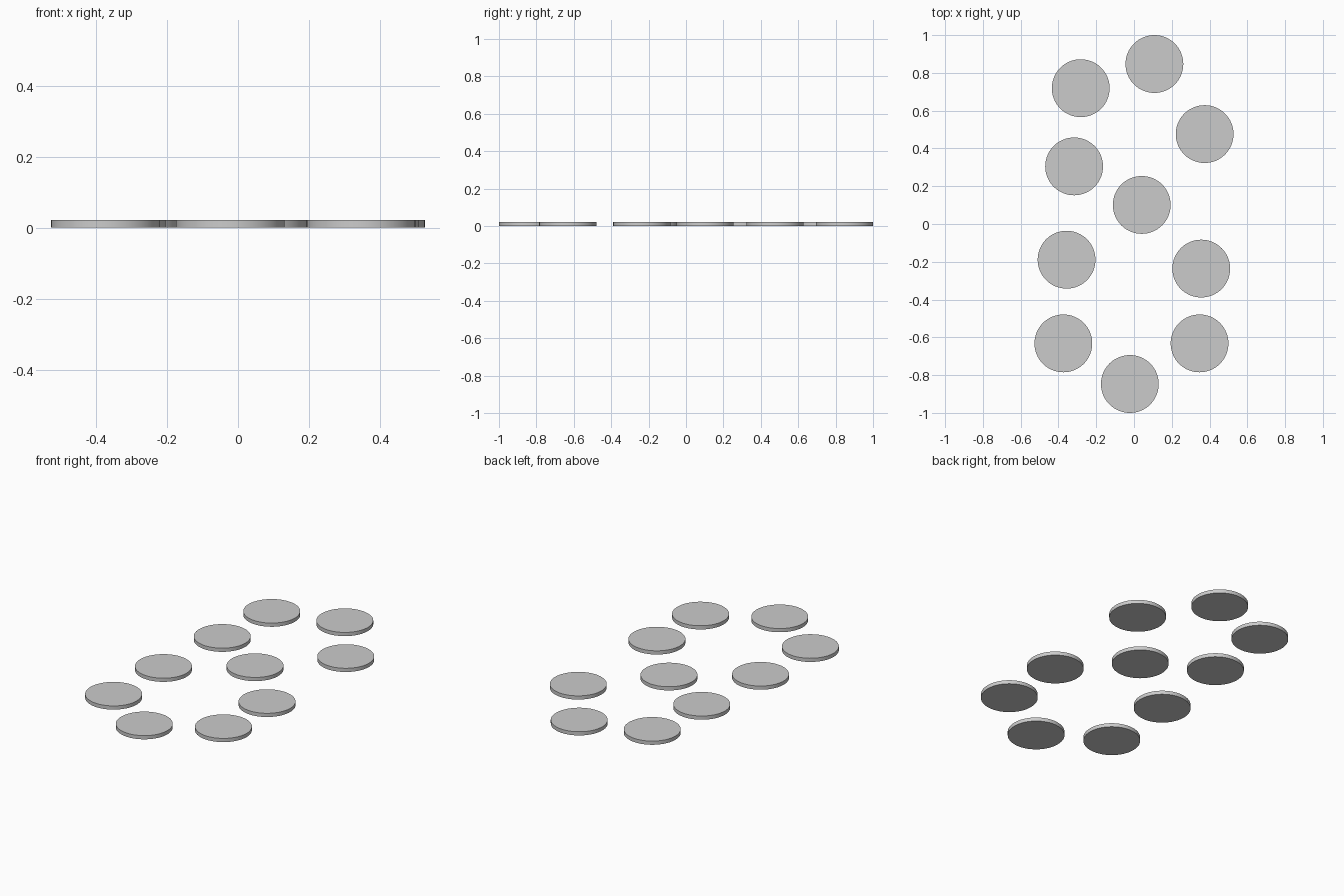
import bpy
import math

if "Cube" in bpy.data.objects:
    bpy.data.objects.remove(bpy.data.objects["Cube"])

RADIUS, HEIGHT = 0.153, 0.022

# Disc centres, walking up the left side, then the middle, then the right
CENTRES = [
    (-0.374, -0.632), (-0.357, -0.189), (-0.317, 0.305), (-0.282, 0.719),
    (-0.022, -0.847), (0.041, 0.101), (0.108, 0.847),
    (0.347, -0.632), (0.356, -0.236), (0.374, 0.476),
]


def stepping_disc(index, x, y):
    """Thin round slab resting on the ground."""
    bpy.ops.mesh.primitive_cylinder_add(
        vertices=64, radius=RADIUS, depth=HEIGHT, location=(x, y, HEIGHT / 2))
    disc = bpy.context.object
    disc.name = f"round_disc_{index}"
    bpy.ops.object.shade_smooth_by_angle(angle=math.radians(30))


# Scattered discs
for i, (x, y) in enumerate(CENTRES, 1):
    stepping_disc(i, x, y)
